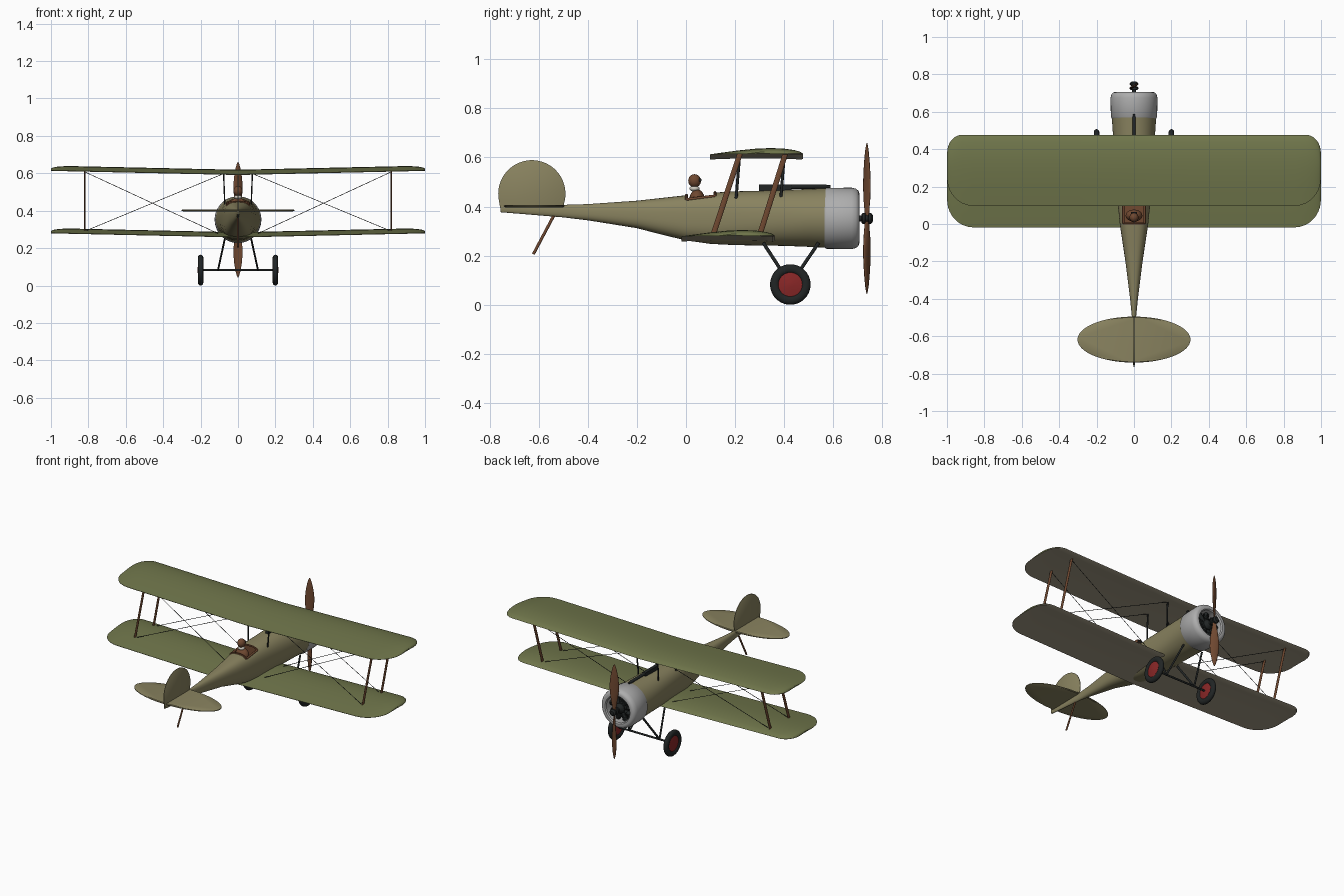
import bpy, bmesh, math
from math import sin, cos, pi, sqrt
from mathutils import Vector, Matrix

if "Cube" in bpy.data.objects:
    bpy.data.objects.remove(bpy.data.objects["Cube"])


def material(name, r, g, b):
    m = bpy.data.materials.new(name)
    m.diffuse_color = (r, g, b, 1)
    m.use_nodes = True
    m.node_tree.nodes["Principled BSDF"].inputs["Base Color"].default_value = m.diffuse_color
    return m


OLIVE = material("olive_canvas", .16, .18, .07)
LINEN = material("linen", .36, .32, .23)
TAN = material("tan_canvas", .25, .225, .115)
WOOD = material("wood", .16, .065, .03)
METAL = material("cowl_metal", .42, .42, .42)
DARK = material("dark_metal", .015, .018, .018)
RED = material("red_paint", .25, .02, .02)
CLOTH = material("scarf_cloth", .6, .57, .5)


def finish(name, bm, *mats):
    bmesh.ops.recalc_face_normals(bm, faces=bm.faces)
    me = bpy.data.meshes.new(name)
    bm.to_mesh(me)
    bm.free()
    ob = bpy.data.objects.new(name, me)
    bpy.context.collection.objects.link(ob)
    for m in mats:
        me.materials.append(m)
    return ob


def loft(name, rings, *mats, caps=True, closed=False):
    """Skin a list of equal-length rings."""
    bm = bmesh.new()
    vs = [[bm.verts.new(p) for p in ring] for ring in rings]
    n = len(vs[0])
    for a, b in list(zip(vs, vs[1:])) + ([(vs[-1], vs[0])] if closed else []):
        for i in range(n):
            bm.faces.new((a[i], a[(i + 1) % n], b[(i + 1) % n], b[i]))
    if caps and not closed:
        bm.faces.new(vs[0])
        bm.faces.new(vs[-1])
    return finish(name, bm, *mats)


def rod(name, p, q, rx, ry, mat, n=12):
    """Elliptical bar from p to q; ry is the half chord fore and aft."""
    p, q = Vector(p), Vector(q)
    d = (q - p).normalized()
    ref = Vector((1, 0, 0)) if abs(d.x) < .95 else Vector((0, 0, 1))
    u = (ref - d * ref.dot(d)).normalized()
    v = d.cross(u)
    ring = [u * rx * cos(2 * pi * i / n) + v * ry * sin(2 * pi * i / n) for i in range(n)]
    return loft(name, [[p + o for o in ring], [q + o for o in ring]], mat)


def lathe_y(name, profile, z, mat, n=48, **kw):
    """Revolve (y, radius) pairs round a fore-and-aft axis at height z."""
    return loft(name, [[(r * cos(2 * pi * i / n), y, z + r * sin(2 * pi * i / n))
                        for i in range(n)] for y, r in profile], mat, **kw)


def ball(name, loc, scale, mat):
    bm = bmesh.new()
    bmesh.ops.create_uvsphere(bm, u_segments=20, v_segments=12, radius=1,
                              matrix=Matrix.LocRotScale(Vector(loc), None, Vector(scale)))
    return finish(name, bm, mat)


# Fuselage: y, top, bottom, half width, squareness
STATIONS = [(-.755, .405, .377, .005, 2), (-.5, .407, .356, .011, 2.2), (-.4, .41, .344, .021, 2.4),
            (-.2, .424, .312, .046, 2.6), (-.1, .435, .286, .061, 2.7), (0, .446, .262, .076, 2.8),
            (.1, .456, .248, .086, 2.7), (.2, .462, .243, .094, 2.5), (.4, .467, .24, .107, 2.2),
            (.5, .472, .236, .114, 2), (.59, .475, .232, .12, 2)]


def section(st, n=48):
    y, top, bot, w, e = st
    c, h = (top + bot) / 2, (top - bot) / 2
    pts = []
    for i in range(n):
        a = 2 * pi * i / n
        pts.append((math.copysign(abs(cos(a)) ** (2 / e), cos(a)) * w, y,
                    c + math.copysign(abs(sin(a)) ** (2 / e), sin(a)) * h))
    return pts


def station_at(y):
    for a, b in zip(STATIONS, STATIONS[1:]):
        if a[0] <= y <= b[0]:
            t = (y - a[0]) / (b[0] - a[0])
            return [p + (q - p) * t for p, q in zip(a, b)]


def deck_z(x, y):
    _, top, bot, w, e = station_at(y)
    return (top + bot) / 2 + (top - bot) / 2 * (1 - abs(x / w) ** e) ** (1 / e)


fuselage = loft("fuselage", [section(s) for s in STATIONS], TAN)

# Cockpit opening with a wooden lining and rim
cutter = loft("cockpit_cutter", [[(sx * .056, sy * .056 + .06, z) for sx, sy in
              ((-1, -1), (1, -1), (1, 1), (-1, 1))] for z in (.37, .6)], WOOD)
cutter.hide_render = True
mod = fuselage.modifiers.new("cockpit", 'BOOLEAN')
mod.object, mod.operation, mod.solver = cutter, 'DIFFERENCE', 'EXACT'
mod.material_mode = 'TRANSFER'
bpy.context.view_layer.objects.active = fuselage
bpy.ops.object.modifier_apply(modifier="cockpit")
bpy.data.objects.remove(cutter)
for s in (-1, 1):
    rod("cockpit_side_rim", (s * .057, .002, deck_z(.057, .002)), (s * .057, .118, deck_z(.057, .118)),
        .006, .006, WOOD)
    yy = .06 + s * .058
    xs = [-.057 + .114 * i / 6 for i in range(7)]
    loft("cockpit_end_rim", [[(x, yy + .006 * cos(k * pi / 4), deck_z(x, yy) + .006 * sin(k * pi / 4))
                              for k in range(8)] for x in xs], WOOD)

# Pilot
ball("pilot_body", (0, .045, .425), (.045, .032, .045), WOOD)
ball("pilot_scarf", (0, .035, .473), (.021, .021, .012), CLOTH)
ball("pilot_head", (0, .035, .505), (.024, .026, .027), WOOD)
rod("pilot_goggles", (-.016, .057, .508), (.016, .057, .508), .007, .007, DARK)

# Engine cowl and rotary engine
CZ = .352
lathe_y("engine_cowl", [(.565, .119), (.572, .124), (.675, .125), (.692, .121), (.702, .113), (.706, .103),
                        (.705, .09), (.698, .084), (.62, .084), (.565, .1)], CZ, METAL, closed=True)
lathe_y("engine_back_plate", [(.6, .09), (.63, .09)], CZ, DARK)
lathe_y("crankcase", [(.62, .032), (.68, .032), (.69, .022), (.70, .012), (.72, .012)], CZ, DARK, n=24)
for i in range(9):
    a = 2 * pi * i / 9 + pi / 2
    d = Vector((cos(a), 0, sin(a)))
    c = Vector((0, .66, CZ))
    rod("engine_cylinder", c + d * .025, c + d * .082, .013, .013, DARK)
    for k in range(4):
        rod("cooling_fin", c + d * (.042 + .01 * k), c + d * (.046 + .01 * k), .017, .017, DARK)

# Propeller: radius, chord, pitch in degrees
BLADE = [(.0, .022, 60), (.03, .024, 52), (.08, .04, 40), (.13, .053, 33), (.18, .056, 28),
         (.23, .046, 25), (.275, .028, 22), (.298, .014, 20), (.308, .004, 20)]
for s in (-1, 1):
    rings = []
    for r, w, p in BLADE:
        p = math.radians(p)
        th = min(w * .2, .007)
        rings.append([(s * (w / 2 * cos(a) * cos(p) - th * sin(a) * sin(p)),
                       .737 + w / 2 * cos(a) * sin(p) + th * sin(a) * cos(p), CZ + s * r)
                      for a in [2 * pi * i / 16 for i in range(16)]])
    loft("propeller_blade", rings, WOOD)
lathe_y("propeller_hub", [(.716, .018), (.72, .022), (.73, .022), (.732, .014), (.742, .014), (.744, .022),
                          (.754, .022), (.762, .012)], CZ, DARK, n=24)


# Wings: cambered section, rounded tips, slight dihedral
def wing(name, le, z0):
    upper = [(0, .12), (.03, .42), (.1, .7), (.22, .94), (.36, 1), (.52, .9), (.7, .64), (.86, .34), (1, .07)]
    lower = [(1, 0), (.75, .12), (.4, .18), (.12, .08), (.02, -.04)]
    half = [0, .3, .6, .8, .86, .89, .92, .94, .96, .975, .987, .995, 1]
    rings = []
    for x in [-h for h in half[:0:-1]] + half:
        ax = abs(x)
        f, b = max(0, (ax - .92) / .08), max(0, (ax - .86) / .14)
        y1 = le - .10 * (1 - sqrt(max(0, 1 - f * f)))
        y0 = le - .38 + .15 * (1 - sqrt(max(0, 1 - b * b)))
        k = (y1 - y0) / .38
        rings.append([(x, y1 - u * (y1 - y0), z0 + .022 * ax + .027 * h * k) for u, h in upper + lower])
    ob = loft(name, rings, OLIVE, LINEN)
    for p in ob.data.polygons:
        p.material_index = int(p.normal.z < -.3)


wing("upper_wing", .477, .592)
wing("lower_wing", .362, .258)

# Interplane struts, cabane struts and bracing wires
for s in (-1, 1):
    for pos, lo, hi in (("rear", .11, .22), ("front", .30, .405)):
        rod(pos + "_wing_strut", (s * .82, lo, .283), (s * .82, hi, .616), .004, .011, WOOD)
        rod("landing_wire", (s * .82, lo, .29), (s * .08, hi, .597), .0016, .0016, DARK, 6)
        rod("flying_wire", (s * .82, hi, .608), (s * .1, lo, .275), .0016, .0016, DARK, 6)
    for y in (.203, .385):
        rod("cabane_strut", (s * .07, y, .42), (s * .077, y + .015, .602), .0035, .006, DARK)

# Machine gun on the nose deck
loft("gun_body", [[(sx * .011, y, z) for sx, z in ((-1, .455), (1, .455), (1, .49), (-1, .49))]
                  for y in (.298, .43)], DARK)
lathe_y("gun_barrel", [(.42, .009), (.57, .009), (.575, .006), (.588, .006)], .481, DARK, n=16)

# Tailplane and fin as thin rounded plates
N = 64
loft("tailplane", [[(.302 * k * cos(2 * pi * i / N), -.618 + .123 * k * sin(2 * pi * i / N), .402 + dz)
                    for i in range(N)] for k, dz in ((.97, -.005), (1, -.002), (1, .002), (.97, .005))], TAN)
arc = [(-.628 + .137 * cos(a), .452 + .137 * sin(a))
       for a in [math.radians(-18 + 210 * i / 32) for i in range(33)]]
fin = [(-.5, .385)] + arc + [(-.754, .378)]
loft("fin_and_rudder", [[(dx, -.628 + (y + .628) * k, .45 + (z - .45) * k) for y, z in fin]
                        for k, dx in ((.97, -.004), (1, -.0015), (1, .0015), (.97, .004))], TAN)
rod("tail_skid", (0, -.535, .37), (0, -.622, .206), .005, .006, WOOD)

# Undercarriage
WY, WZ = .425, .0825
rod("axle", (-.215, WY, WZ), (.215, WY, WZ), .006, .006, DARK)
for s in (-1, 1):
    for y in (.315, .54):
        rod("gear_strut", (s * .07, y, .252), (s * .107, WY, WZ), .005, .007, DARK)
    tyre = [[(s * .2 + .0155 * sin(b), WY + (.0635 + .019 * cos(b)) * cos(a), WZ + (.0635 + .019 * cos(b)) * sin(a))
             for b in [2 * pi * j / 14 for j in range(14)]] for a in [2 * pi * i / 40 for i in range(40)]]
    loft("tyre", tyre, DARK, closed=True)
    loft("wheel_disc", [[(s * .2 + dx, WY + r * cos(2 * pi * i / 40), WZ + r * sin(2 * pi * i / 40))
                         for i in range(40)] for dx, r in ((-.016, .012), (-.009, .05), (.009, .05), (.016, .012))], RED)

# Smooth shading with sharp edges kept
bpy.ops.object.select_all(action='SELECT')
bpy.context.view_layer.objects.active = fuselage
bpy.ops.object.shade_smooth_by_angle(angle=math.radians(35))
